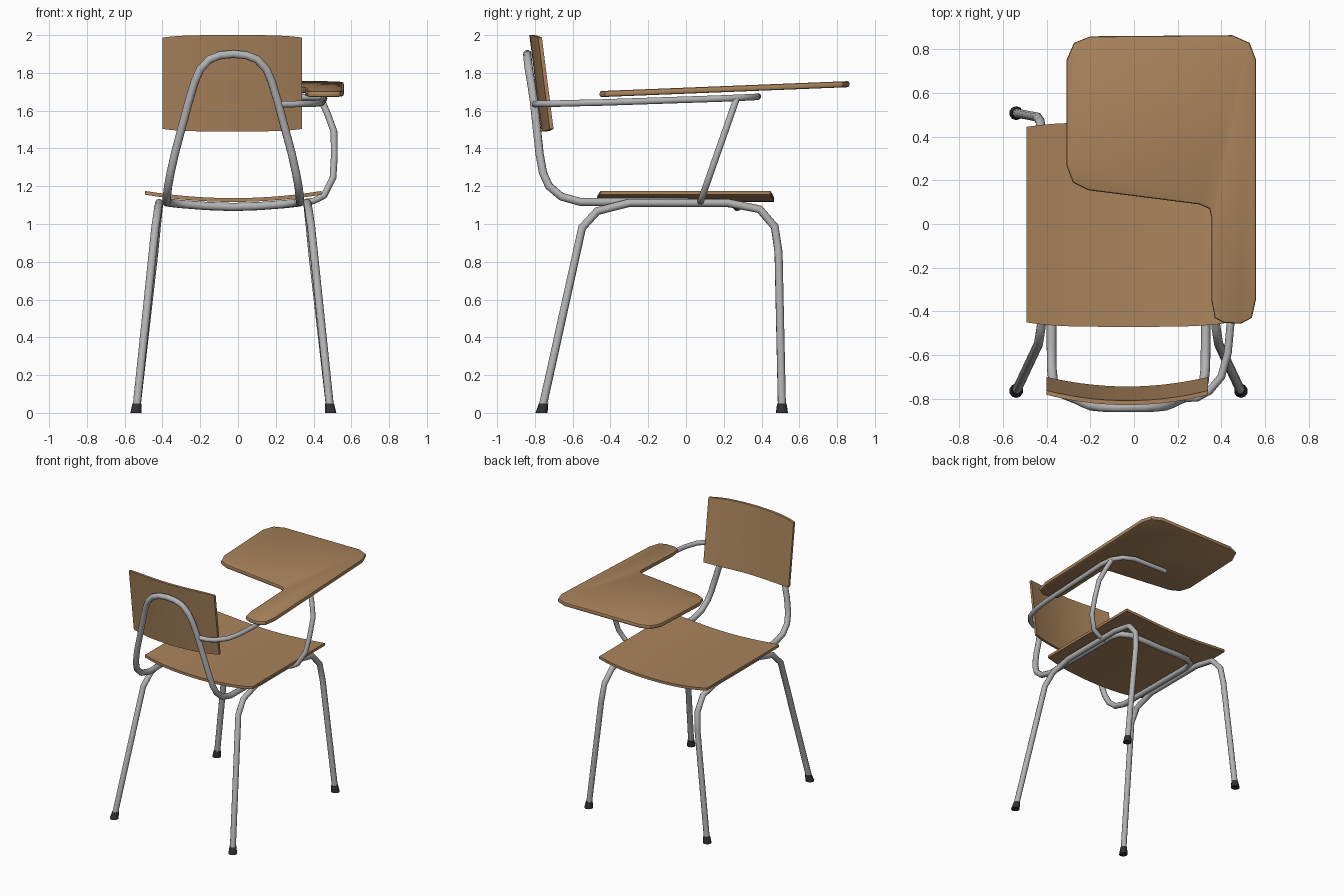
import bpy, bmesh, math

if "Cube" in bpy.data.objects:
    bpy.data.objects.remove(bpy.data.objects["Cube"])

CX = -0.025  # symmetry axis of the chair frame


def material(name, rgb):
    m = bpy.data.materials.new(name)
    m.diffuse_color = (*rgb, 1)
    m.use_nodes = True
    m.node_tree.nodes["Principled BSDF"].inputs["Base Color"].default_value = m.diffuse_color
    return m


wood = material("wood", (0.40, 0.23, 0.107))
metal = material("grey metal", (0.45, 0.45, 0.46))
rubber = material("black rubber", (0.03, 0.03, 0.03))


def finish(obj, mat, angle=40):
    obj.data.materials.clear()
    obj.data.materials.append(mat)
    bpy.ops.object.select_all(action='DESELECT')
    obj.select_set(True)
    bpy.context.view_layer.objects.active = obj
    bpy.ops.object.shade_smooth_by_angle(angle=math.radians(angle))


def from_bmesh(name, bm, mat, angle=40):
    bmesh.ops.recalc_face_normals(bm, faces=bm.faces)
    me = bpy.data.meshes.new(name)
    bm.to_mesh(me)
    bm.free()
    obj = bpy.data.objects.new(name, me)
    bpy.context.collection.objects.link(obj)
    finish(obj, mat, angle)
    return obj


def tube(name, pts, r, cyclic=False):
    cu = bpy.data.curves.new(name, 'CURVE')
    cu.dimensions = '3D'
    cu.bevel_depth = r
    cu.bevel_resolution = 3
    cu.use_fill_caps = True
    sp = cu.splines.new('POLY')
    sp.points.add(len(pts) - 1)
    for p, co in zip(sp.points, pts):
        p.co = (*co, 1)
    sp.use_cyclic_u = cyclic
    obj = bpy.data.objects.new(name, cu)
    bpy.context.collection.objects.link(obj)
    bpy.ops.object.select_all(action='DESELECT')
    obj.select_set(True)
    bpy.context.view_layer.objects.active = obj
    bpy.ops.object.convert(target='MESH')
    finish(bpy.context.view_layer.objects.active, metal, 50)


def curved_panel(name, half_w, half_l, bend, trim, thick, place, n=14):
    """Sheet bent across its width; place maps (u, v, w) to world space."""
    bm = bmesh.new()
    faces = []
    rows = []
    for i in range(n + 1):
        t = -1 + 2 * i / n
        l = half_l - trim * t ** 4
        w = bend * t * t
        rows.append([bm.verts.new(place(t * half_w, v, w + d))
                     for v, d in ((-l, 0), (l, 0), (l, thick), (-l, thick))])
    for a, b in zip(rows, rows[1:]):
        for k in range(4):
            bm.faces.new((a[k], b[k], b[(k + 1) % 4], a[(k + 1) % 4]))
    bm.faces.new(rows[0])
    bm.faces.new(rows[-1])
    return from_bmesh(name, bm, wood)


# Seat and backrest
curved_panel("seat", 0.467, 0.468, 0.038, 0.02, 0.02,
             lambda u, v, w: (u + CX, v - 0.003, w + 1.117))
curved_panel("backrest", 0.37, 0.255, 0.045, 0.013, 0.02,
             lambda u, v, w: (u - 0.03, w - 0.797 - 0.127 * v, 1.745 + v))

# Main loop: back hoop, seat rails and front crossbar (half, mirrored)
half = [(0, -0.84, 1.90), (0.07, -0.84, 1.893), (0.125, -0.838, 1.872),
        (0.175, -0.832, 1.82), (0.205, -0.82, 1.75), (0.235, -0.805, 1.65),
        (0.31, -0.775, 1.37), (0.332, -0.757, 1.27), (0.345, -0.725, 1.20),
        (0.352, -0.66, 1.145), (0.353, -0.56, 1.117), (0.353, 0.14, 1.115),
        (0.335, 0.21, 1.112), (0.27, 0.255, 1.105), (0.14, 0.27, 1.095), (0, 0.272, 1.09)]
loop = [(CX + x, y, z) for x, y, z in half]
loop += [(CX - x, y, z) for x, y, z in half[-2:0:-1]]
tube("main_frame_loop", loop, 0.022, True)

# Leg frames and feet on both sides
leg = [(0.513, -0.762, 0.02), (0.413, -0.55, 0.98), (0.40, -0.47, 1.068),
       (0.392, -0.30, 1.112), (0.392, 0.22, 1.112), (0.395, 0.39, 1.078),
       (0.405, 0.47, 0.985), (0.418, 0.49, 0.85), (0.513, 0.508, 0.02)]
for side, s in (("left", -1), ("right", 1)):
    tube(side + "_leg_frame", [(CX + s * x, y, z) for x, y, z in leg], 0.0215)
    for end, y, dy in (("front", -0.765, 0.22), ("back", 0.508, -0.02)):
        bm = bmesh.new()
        bmesh.ops.create_cone(bm, cap_ends=True, segments=10,
                              radius1=0.032, radius2=0.025, depth=0.05)
        for v in bm.verts:
            h = v.co.z + 0.025
            v.co = (v.co.x + CX + s * (0.515 - 0.11 * h), v.co.y + y + dy * h, h)
        from_bmesh(f"{side}_{end}_foot", bm, rubber, 45)

# Arm tube from the back hoop to beneath the writing tablet
tube("tablet_arm_tube", [
    (0.21, -0.80, 1.635), (0.29, -0.795, 1.635), (0.345, -0.765, 1.636),
    (0.40, -0.70, 1.637), (0.43, -0.59, 1.64), (0.443, -0.45, 1.643),
    (0.455, 0.18, 1.664), (0.44, 0.27, 1.668), (0.39, 0.34, 1.671),
    (0.31, 0.375, 1.673), (0.02, 0.38, 1.675)], 0.018)

# Bent post from the seat rail to the arm tube
post = [(0.33, 1.113), (0.40, 1.122), (0.455, 1.15), (0.503, 1.245),
        (0.51, 1.36), (0.508, 1.49), (0.475, 1.58), (0.44, 1.66)]
tube("tablet_post", [(x, 0.075 + 0.35 * (z - 1.113), z) for x, z in post], 0.018)

# Writing tablet: L-shaped outline, rounded rim, sloped up towards the far end
outline = [(-0.31, 0.75), (-0.275, 0.83), (-0.20, 0.86), (0.45, 0.865), (0.53, 0.83),
           (0.56, 0.75), (0.56, -0.34), (0.54, -0.43), (0.49, -0.457), (0.41, -0.453),
           (0.37, -0.43), (0.355, -0.35), (0.355, 0.03), (0.345, 0.07), (0.30, 0.09),
           (-0.21, 0.155), (-0.28, 0.19), (-0.31, 0.27)]
bm = bmesh.new()
base = bm.faces.new([bm.verts.new((x, y, 0)) for x, y in outline])
ext = bmesh.ops.extrude_face_region(bm, geom=[base], use_keep_orig=True)
for v in ext["geom"]:
    if isinstance(v, bmesh.types.BMVert):
        v.co.z = 0.032
bmesh.ops.recalc_face_normals(bm, faces=bm.faces)
rim = [e for e in bm.edges if abs(e.verts[0].co.z - e.verts[1].co.z) < 1e-4]
bmesh.ops.bevel(bm, geom=rim, offset=0.01, segments=2, profile=0.5, affect='EDGES')
for v in bm.verts:
    v.co.z += 1.69 + 0.04 * v.co.y
from_bmesh("writing_tablet", bm, wood, 35)
